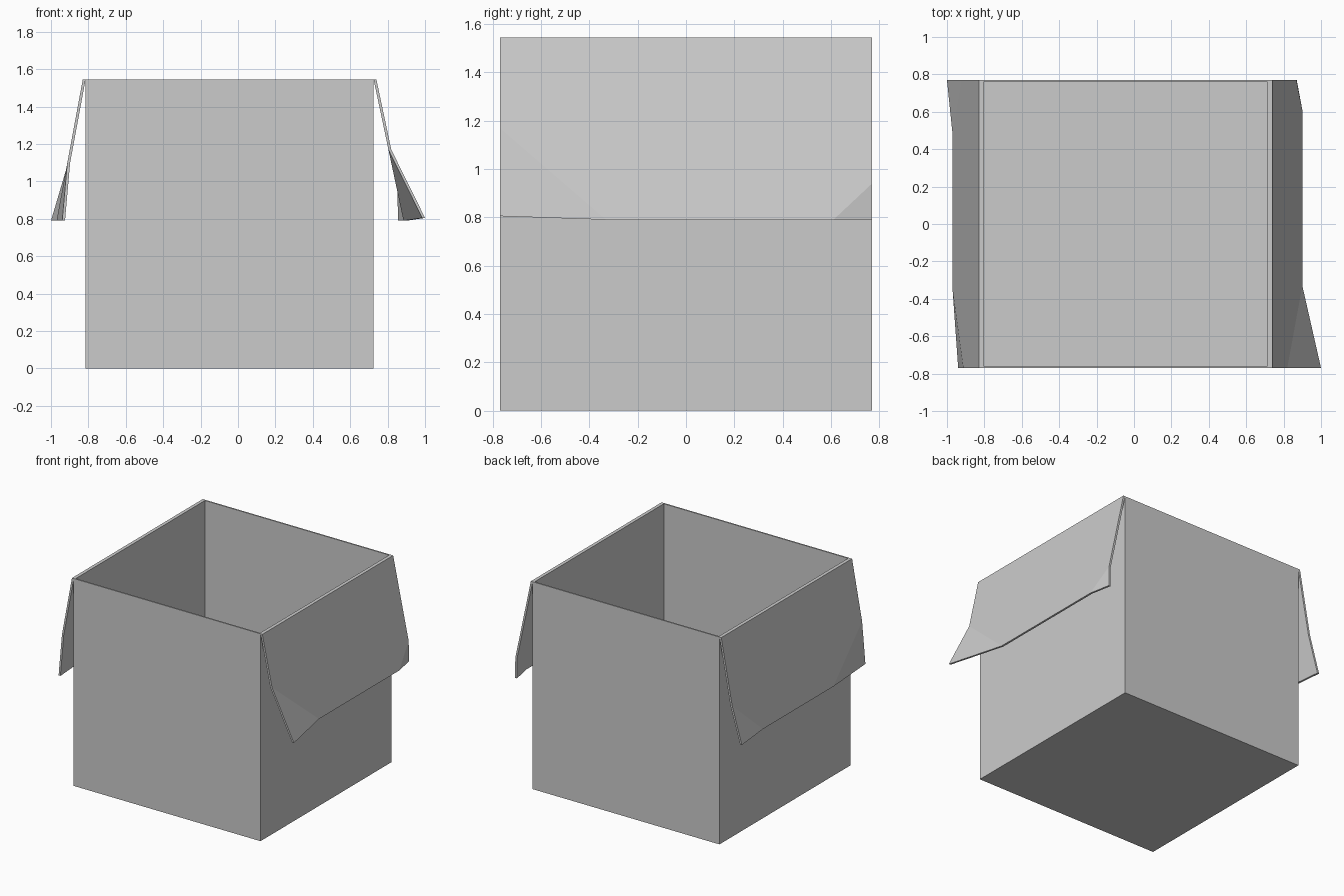
import bpy
import bmesh
from mathutils import Vector

if "Cube" in bpy.data.objects:
    bpy.data.objects.remove(bpy.data.objects["Cube"])

HALF = 0.77          # half depth and half width of the box
HEIGHT = 1.545
WALL = 0.015
CENTRE = -0.045      # box sits off centre because the flaps differ
FLAP_END = 0.79

grey = bpy.data.materials.new("card grey")
colour = (0.6, 0.6, 0.6, 1)
grey.diffuse_color = colour
grey.use_nodes = True
grey.node_tree.nodes["Principled BSDF"].inputs["Base Color"].default_value = colour


def finish(bm, name):
    bmesh.ops.recalc_face_normals(bm, faces=bm.faces)
    mesh = bpy.data.meshes.new(name)
    bm.to_mesh(mesh)
    bm.free()
    mesh.materials.append(grey)
    obj = bpy.data.objects.new(name, mesh)
    bpy.context.collection.objects.link(obj)
    return obj


def make_box():
    """Open box: a block whose top is inset and pushed down to the floor."""
    bm = bmesh.new()
    bmesh.ops.create_cube(bm, size=1)
    for v in bm.verts:
        v.co = Vector((v.co.x * 2 * HALF + CENTRE, v.co.y * 2 * HALF,
                       (v.co.z + 0.5) * HEIGHT))
    top = max(bm.faces, key=lambda f: f.calc_center_median().z)
    bmesh.ops.inset_region(bm, faces=[top], thickness=WALL)
    well = bmesh.ops.extrude_face_region(bm, geom=[top])["geom"]
    bmesh.ops.delete(bm, geom=[top], context="FACES_ONLY")
    for v in well:
        if isinstance(v, bmesh.types.BMVert):
            v.co.z = WALL
    finish(bm, "box")


def make_flap(name, side, spread, front, back):
    """Hanging flap with two bent corners.
    front, back = (crease height, crease y on lower edge, corner spread, corner z)"""
    hinge = CENTRE + side * HALF
    bm = bmesh.new()

    def point(y, z, out=None):
        if out is None:
            out = spread * (HEIGHT - z) / (HEIGHT - FLAP_END)
        return bm.verts.new((hinge + side * out, y, z))

    rims = []
    for y, (crease_z, crease_y, out, corner_z) in ((-HALF, front), (HALF, back)):
        top, bend = point(y, HEIGHT), point(y, crease_z)
        low, corner = point(crease_y, FLAP_END), point(y, corner_z, out)
        bm.faces.new((bend, low, corner))
        rims.append((top, bend, low))
    bm.faces.new(rims[0] + rims[1][::-1])
    bmesh.ops.recalc_face_normals(bm, faces=bm.faces)

    # Thickness: second skin offset outwards
    skin = bmesh.ops.extrude_face_region(bm, geom=bm.faces[:], use_keep_orig=True)
    moved = [v for v in skin["geom"] if isinstance(v, bmesh.types.BMVert)]
    bmesh.ops.translate(bm, verts=moved, vec=(side * WALL, 0, 0))
    finish(bm, name)


make_box()
make_flap("left_flap", 1, 0.16, (1.17, -0.33, 0.26, 0.805), (0.94, 0.61, 0.13, FLAP_END))
make_flap("right_flap", -1, 0.14, (1.1, -0.35, 0.11, FLAP_END), (1.06, 0.48, 0.17, FLAP_END))
